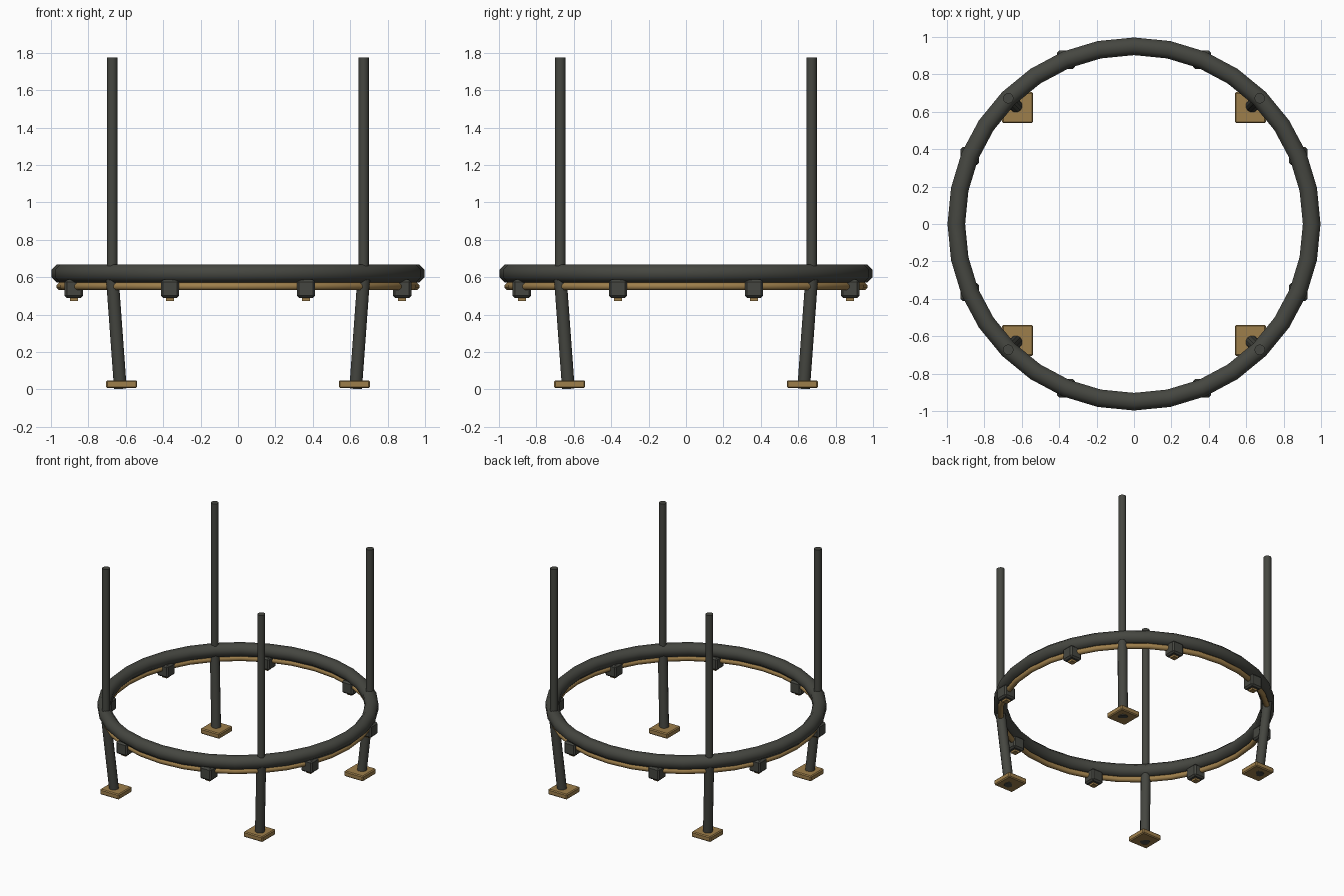
import bpy, bmesh, math
from mathutils import Vector, Matrix

if "Cube" in bpy.data.objects:
    bpy.data.objects.remove(bpy.data.objects["Cube"])


def material(name, color):
    m = bpy.data.materials.new(name)
    m.diffuse_color = color
    m.use_nodes = True
    m.node_tree.nodes["Principled BSDF"].inputs["Base Color"].default_value = m.diffuse_color
    return m


DARK = material("dark_metal", (0.06, 0.062, 0.052, 1))
BRASS = material("brass", (0.34, 0.21, 0.07, 1))


def finish(name, bm, mat, smooth=None):
    bmesh.ops.recalc_face_normals(bm, faces=bm.faces)
    me = bpy.data.meshes.new(name)
    bm.to_mesh(me)
    bm.free()
    ob = bpy.data.objects.new(name, me)
    bpy.context.collection.objects.link(ob)
    me.materials.append(mat)
    if smooth:
        bpy.ops.object.select_all(action='DESELECT')
        ob.select_set(True)
        bpy.context.view_layer.objects.active = ob
        bpy.ops.object.shade_smooth_by_angle(angle=math.radians(smooth))
    return ob


def ring(name, major, minor, z, mat, segs=32, sides=8):
    bm = bmesh.new()
    loops = []
    for i in range(segs):
        a = 2 * math.pi * i / segs
        loop = []
        for j in range(sides):
            t = 2 * math.pi * (j + 0.5) / sides
            r = major + minor * math.cos(t)
            loop.append(bm.verts.new((r * math.cos(a), r * math.sin(a), z + minor * math.sin(t))))
        loops.append(loop)
    for i in range(segs):
        p, q = loops[i], loops[(i + 1) % segs]
        for j in range(sides):
            k = (j + 1) % sides
            bm.faces.new((p[j], q[j], q[k], p[k]))
    return finish(name, bm, mat, 50)


def rod(name, start, end, radius, mat, sides=12):
    start, end = Vector(start), Vector(end)
    d = end - start
    mtx = Matrix.Translation((start + end) / 2) @ d.to_track_quat('Z', 'Y').to_matrix().to_4x4()
    bm = bmesh.new()
    bmesh.ops.create_cone(bm, cap_ends=True, segments=sides, radius1=radius,
                          radius2=radius, depth=d.length, matrix=mtx)
    return finish(name, bm, mat, 40)


def block(name, center, size, bevel, mat):
    bm = bmesh.new()
    bmesh.ops.create_cube(bm, size=1, matrix=Matrix.Translation(center) @ Matrix.Diagonal((*size, 1)))
    if bevel:
        bmesh.ops.bevel(bm, geom=bm.edges[:], offset=bevel, segments=1, affect='EDGES')
    return finish(name, bm, mat)


# Main tubular ring and the thin brass ring beneath it
ring("frame_ring", 0.95, 0.051, 0.62, DARK)
ring("lower_ring", 0.95, 0.021, 0.551, BRASS)

# Four corners: upright post, inward-leaning leg and foot plate
for sx in (-1, 1):
    for sy in (-1, 1):
        tag = ("front" if sy < 0 else "back") + ("_left" if sx < 0 else "_right")
        rod(tag + "_post", (0.672 * sx, 0.672 * sy, 0.61), (0.672 * sx, 0.672 * sy, 1.775), 0.028, DARK)
        rod(tag + "_leg", (0.673 * sx, 0.673 * sy, 0.61), (0.629 * sx, 0.629 * sy, 0.005), 0.035, DARK)
        block(tag + "_foot", (0.622 * sx, 0.622 * sy, 0.028), (0.165, 0.165, 0.042), 0.007, BRASS)

# Eight clamps with brass nuts below
for i in range(8):
    a = math.radians(22.5 + 45 * i)
    x, y = 0.95 * math.cos(a), 0.95 * math.sin(a)
    block("clamp_%d" % i, (x, y, 0.538), (0.098, 0.098, 0.098), 0.012, DARK)
    block("clamp_nut_%d" % i, (x, y, 0.488), (0.042, 0.042, 0.028), 0, BRASS)
